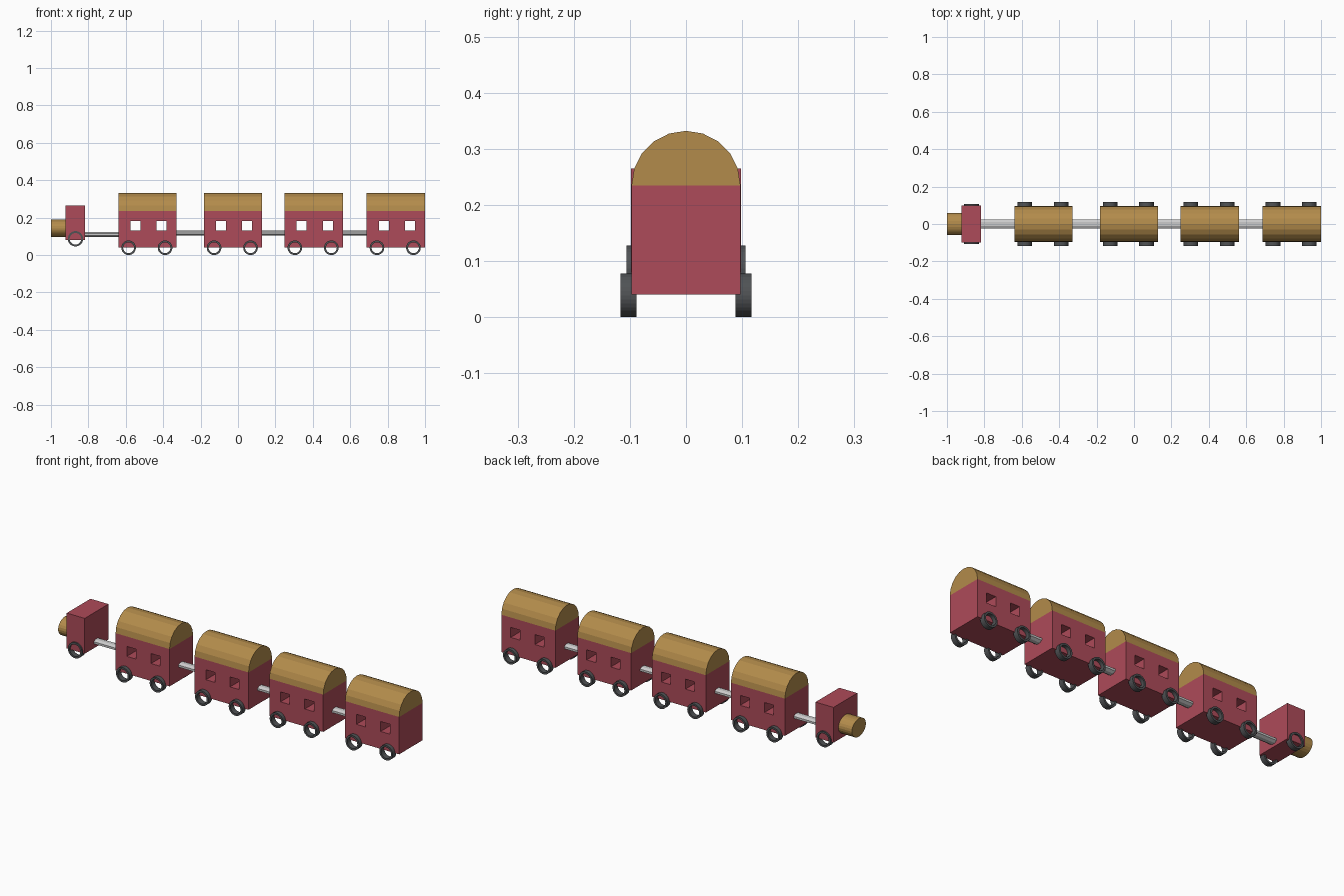
import bpy, bmesh
from math import cos, sin, pi

if "Cube" in bpy.data.objects:
    bpy.data.objects.remove(bpy.data.objects["Cube"])


def material(name, rgb):
    m = bpy.data.materials.new(name)
    m.diffuse_color = (*rgb, 1)
    m.use_nodes = True
    m.node_tree.nodes["Principled BSDF"].inputs["Base Color"].default_value = m.diffuse_color
    return m


RED = material("red paint", (0.42, 0.07, 0.10))
GOLD = material("golden paint", (0.45, 0.26, 0.07))
DARK = material("dark metal", (0.08, 0.085, 0.09))


def finish(name, bm, mat=None):
    bmesh.ops.recalc_face_normals(bm, faces=bm.faces)
    mesh = bpy.data.meshes.new(name)
    bm.to_mesh(mesh)
    bm.free()
    ob = bpy.data.objects.new(name, mesh)
    bpy.context.collection.objects.link(ob)
    if mat:
        mesh.materials.append(mat)
    return ob


def extrude(bm, vec):
    # Give flat faces depth, keeping both caps
    geo = bmesh.ops.extrude_face_region(bm, geom=bm.faces[:], use_keep_orig=True)
    moved = [v for v in geo["geom"] if isinstance(v, bmesh.types.BMVert)]
    bmesh.ops.translate(bm, verts=moved, vec=vec)


def x_prism(name, x0, x1, profile, mat=None):
    # Extrude a (y, z) profile along x
    bm = bmesh.new()
    bm.faces.new([bm.verts.new((x0, y, z)) for y, z in profile])
    extrude(bm, (x1 - x0, 0, 0))
    return finish(name, bm, mat)


def ellipse(ry, rz, z, n, offset=0):
    return [(ry * cos(2 * pi * (i + offset) / n), z + rz * sin(2 * pi * (i + offset) / n))
            for i in range(n)]


def wheel(name, x, y0, y1, z, r=0.039, r_in=0.029, n=32):
    # Open ring standing in the xz plane
    bm = bmesh.new()
    rings = [[bm.verts.new((x + rad * cos(2 * pi * i / n), y, z + rad * sin(2 * pi * i / n)))
              for i in range(n)]
             for rad, y in ((r, y0), (r, y1), (r_in, y1), (r_in, y0))]
    for a, b in zip(rings, rings[1:] + rings[:1]):
        for i in range(n):
            j = (i + 1) % n
            bm.faces.new((a[i], a[j], b[j], b[i]))
    return finish(name, bm, DARK)


def wagon_body(name, cx):
    # Side panel with two window openings, extruded through the width
    xs = [cx + d for d in (-0.156, -0.091, -0.038, 0.049, 0.102, 0.156)]
    zs = [0.04, 0.131, 0.183, 0.235]
    bm = bmesh.new()
    grid = [[bm.verts.new((x, -0.097, z)) for z in zs] for x in xs]
    for i in range(5):
        for j in range(3):
            if j == 1 and i in (1, 3):
                continue
            bm.faces.new((grid[i][j], grid[i + 1][j], grid[i + 1][j + 1], grid[i][j + 1]))
    extrude(bm, (0, 0.194, 0))
    return finish(name, bm, RED)


# Wagons: body, barrel roof and four wheels each
wagons = [-0.484, -0.027, 0.405, 0.844]
roof = [(0.097 * cos(pi * i / 10), 0.235 + 0.097 * sin(pi * i / 10)) for i in range(11)]
for k, cx in enumerate(wagons, 1):
    wagon_body(f"wagon_body_{k}", cx)
    x_prism(f"wagon_roof_{k}", cx - 0.156, cx + 0.156, roof, GOLD)
    for end, dx in (("front", -0.101), ("rear", 0.094)):
        for side, s in (("left", -1), ("right", 1)):
            wheel(f"wagon_{k}_{end}_{side}_wheel", cx + dx, s * 0.088, s * 0.117, 0.039)

# Engine: cab, boiler and one pair of wheels
cab = [(-0.098, 0.08), (0.098, 0.08), (0.098, 0.265), (-0.098, 0.265)]
x_prism("engine_cab", -0.922, -0.818, cab, RED)
x_prism("engine_boiler", -1.0, -0.915, ellipse(0.058, 0.047, 0.143, 24), GOLD)
for side, s in (("left", -1), ("right", 1)):
    wheel(f"engine_{side}_wheel", -0.869, s * 0.078, s * 0.106, 0.087, 0.041, 0.031)

# Coupling bars between the vehicles
ends = [-0.818] + [c + 0.156 for c in wagons[:-1]]
for k, (x0, cx) in enumerate(zip(ends, wagons), 1):
    z = 0.109 if k == 1 else 0.118
    x_prism(f"coupling_{k}", x0 - 0.01, cx - 0.146, ellipse(0.025, 0.014, z, 8, 0.5))
